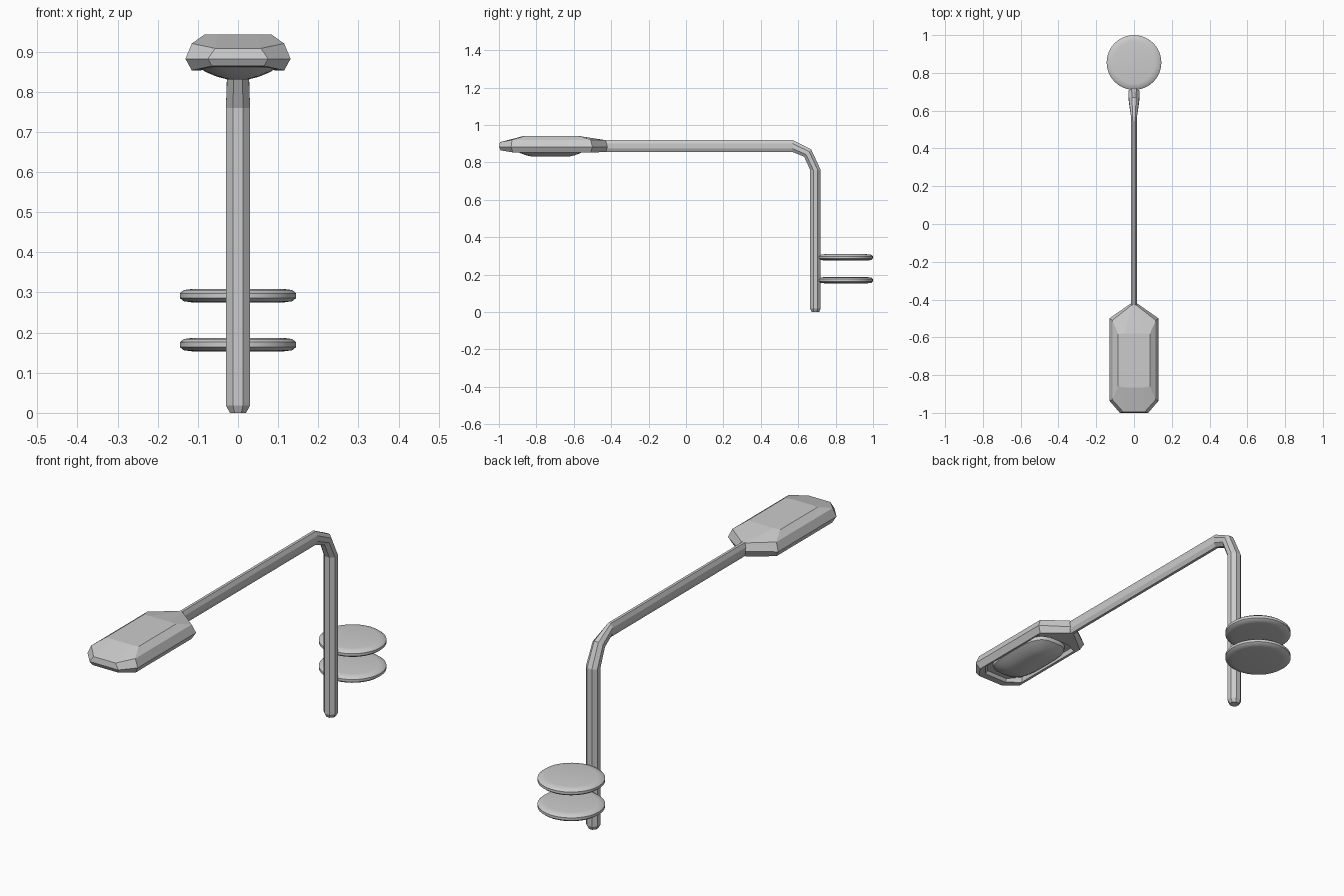
import bpy, bmesh, math
from mathutils import Vector

if "Cube" in bpy.data.objects:
    bpy.data.objects.remove(bpy.data.objects["Cube"])


def make_object(name, bm, smooth=None):
    bmesh.ops.recalc_face_normals(bm, faces=bm.faces[:])
    mesh = bpy.data.meshes.new(name)
    bm.to_mesh(mesh)
    bm.free()
    ob = bpy.data.objects.new(name, mesh)
    bpy.context.collection.objects.link(ob)
    if smooth:
        bpy.ops.object.select_all(action='DESELECT')
        ob.select_set(True)
        bpy.context.view_layer.objects.active = ob
        bpy.ops.object.shade_smooth_by_angle(angle=math.radians(smooth))
    return ob


def loft(name, rings, smooth=None):
    """Skin equal-length rings of points and cap both ends."""
    bm = bmesh.new()
    rows = [[bm.verts.new(p) for p in ring] for ring in rings]
    n = len(rows[0])
    for a, b in zip(rows, rows[1:]):
        for i in range(n):
            j = (i + 1) % n
            bm.faces.new((a[i], a[j], b[j], b[i]))
    bm.faces.new(rows[0])
    bm.faces.new(rows[-1])
    return make_object(name, bm, smooth)


# Bent octagonal pole and flattened arm: y, z, tilt, half width, half depth
stations = [
    (0.692, 0.000, 0, 0.020, 0.020),
    (0.692, 0.018, 0, 0.030, 0.028),
    (0.692, 0.760, 0, 0.030, 0.028),
    (0.650, 0.850, 45, 0.027, 0.027),
    (0.570, 0.887, 90, 0.016, 0.032),
    (-0.450, 0.887, 90, 0.015, 0.032),
]
rings = []
for y, z, tilt, w, d in stations:
    t = math.radians(tilt)
    ring = []
    for k in range(8):
        a = math.radians(22.5 + 45 * k)
        u = math.cos(a) / math.cos(math.pi / 8) * w
        v = math.sin(a) / math.cos(math.pi / 8) * d
        ring.append((u, y + v * math.cos(t), z + v * math.sin(t)))
    rings.append(ring)
loft("bent_pole", rings)


def head_ring(half):
    """Mirror the right-hand outline (x, y, z), neck to nose, to the left."""
    return [Vector(p) for p in half] + [Vector((-x, y, z)) for x, y, z in reversed(half)]


# Faceted lamp head: recess, rim, waist, shoulder, roof
loft("lamp_housing", [
    head_ring([(.05, -.525, .875), (.100, -.55, .875), (.100, -.89, .875), (.055, -.945, .875)]),
    head_ring([(.05, -.515, .855), (.105, -.54, .855), (.105, -.90, .855), (.058, -.955, .862)]),
    head_ring([(.013, -.43, .855), (.115, -.51, .853), (.115, -.925, .853), (.065, -.99, .864)]),
    head_ring([(.016, -.42, .882), (.131, -.50, .882), (.131, -.935, .882), (.075, -1.0, .882)]),
    head_ring([(.013, -.43, .919), (.115, -.51, .920), (.115, -.93, .920), (.057, -.995, .908)]),
    head_ring([(.05, -.58, .942), (.084, -.582, .942), (.084, -.86, .942), (.05, -.865, .942)]),
])

# Domed lens under the head
lens = []
for z, a, b in [(.878, .099, .185), (.860, .097, .180), (.849, .080, .160),
                (.838, .054, .130), (.831, .028, .100)]:
    ring = []
    for k in range(32):
        t = 2 * math.pi * k / 32
        c, s = math.cos(t), math.sin(t)
        ring.append((a * math.copysign(abs(c) ** .6, c),
                     -.725 + b * math.copysign(abs(s) ** .6, s), z))
    lens.append(ring)
loft("lens", lens, 40)

# Two round mounting discs behind the pole
for i, zc in enumerate((.170, .292)):
    disc = [[(r * math.cos(2 * math.pi * k / 32), .855 + r * math.sin(2 * math.pi * k / 32), zc + h)
             for k in range(32)]
            for r, h in [(.112, -.017), (.135, -.014), (.145, -.006),
                         (.145, .006), (.135, .014), (.112, .017)]]
    loft(f"mount_disc_{i + 1}", disc, 50)
